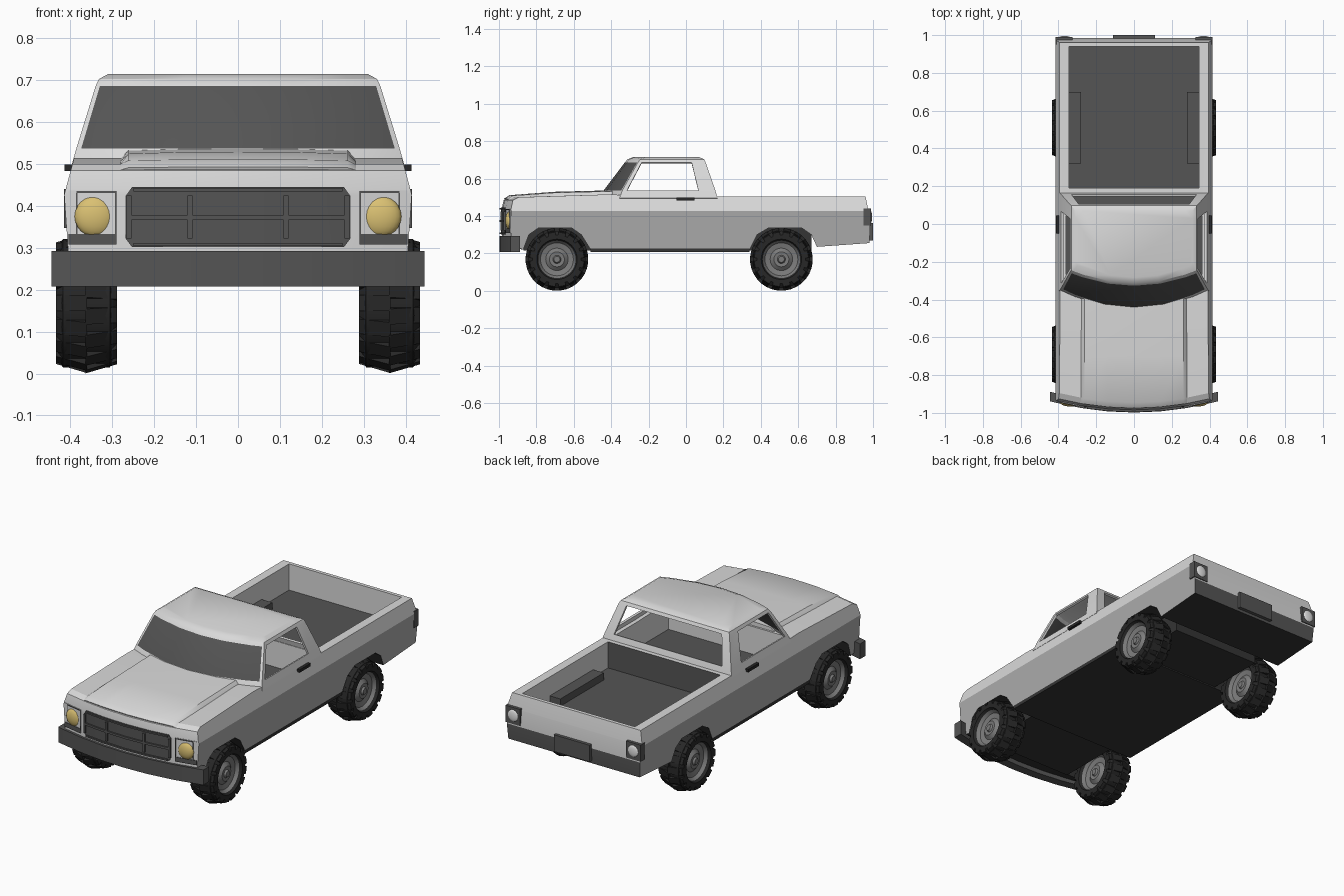
import bpy, bmesh, math
from mathutils import Matrix

if "Cube" in bpy.data.objects:
    bpy.data.objects.remove(bpy.data.objects["Cube"])


def material(name, r, g, b):
    m = bpy.data.materials.new(name)
    m.use_nodes = True
    m.diffuse_color = (r, g, b, 1)
    m.node_tree.nodes["Principled BSDF"].inputs["Base Color"].default_value = (r, g, b, 1)
    return m


PAINT = material("pale_grey_paint", .7, .7, .7)
LOWER = material("mid_grey_paint", .42, .42, .42)
DARK = material("dark_grey", .09, .09, .09)
BLACK = material("black_rubber", .02, .02, .02)
UNDER = material("underbody_black", .035, .035, .035)
STEEL = material("wheel_grey", .2, .2, .2)
AMBER = material("amber_lamp", .7, .53, .17)
WHITE = material("white_lamp", .8, .8, .8)


def smooth(ob, degrees):
    activate(ob)
    bpy.ops.object.shade_smooth_by_angle(angle=math.radians(degrees))


def finish(name, bm, *mats):
    bmesh.ops.recalc_face_normals(bm, faces=bm.faces)
    me = bpy.data.meshes.new(name)
    bm.to_mesh(me)
    bm.free()
    ob = bpy.data.objects.new(name, me)
    bpy.context.collection.objects.link(ob)
    for m in mats:
        me.materials.append(m)
    smooth(ob, 30)
    return ob


def activate(ob):
    bpy.ops.object.select_all(action='DESELECT')
    ob.select_set(True)
    bpy.context.view_layer.objects.active = ob


def apply(ob, kind, **settings):
    mod = ob.modifiers.new(kind, kind)
    for key, value in settings.items():
        setattr(mod, key, value)
    activate(ob)
    bpy.ops.object.modifier_apply(modifier=mod.name)


def prism(pts, axis, a, b):
    """Extrude a 2D outline along the axis from a to b."""
    bm = bmesh.new()

    def put(p, d):
        c = list(p)
        c.insert("xyz".index(axis), d)
        return bm.verts.new(c)
    lo, hi = [put(p, a) for p in pts], [put(p, b) for p in pts]
    bm.faces.new(lo)
    bm.faces.new(hi[::-1])
    for i in range(len(pts)):
        j = (i + 1) % len(pts)
        bm.faces.new((lo[i], lo[j], hi[j], hi[i]))
    return bm


def rect(a, b, c, d):
    return [(a, c), (b, c), (b, d), (a, d)]


def box(name, x, y, z, mat):
    return finish(name, prism(rect(*x, *y), "z", *z), mat)


def cut(bm, co, no):
    bmesh.ops.bisect_plane(bm, geom=bm.verts[:] + bm.edges[:] + bm.faces[:],
                           plane_co=co, plane_no=no)


def bow(bm, limit=0):
    """Curve the nose back towards its corners."""
    for x in (-.28, -.14, 0, .14, .28):
        cut(bm, (x, 0, 0), (1, 0, 0))
    for v in bm.verts:
        if v.co.y < limit:
            v.co.y += .05 * (v.co.x / .41) ** 2
    return bm


def loft(rings, skip=lambda j, i: False, mat=lambda j, i: 0, caps=(True, True)):
    bm = bmesh.new()
    vs = [[bm.verts.new(p) for p in r] for r in rings]
    n = len(vs[0])
    for j in range(len(vs) - 1):
        for i in range(n):
            k = (i + 1) % n
            if not skip(j, i):
                f = bm.faces.new((vs[j][i], vs[j][k], vs[j + 1][k], vs[j + 1][i]))
                f.material_index = mat(j, i)
    for on, ring in zip(caps, (vs[0], vs[-1])):
        if on:
            bm.faces.new(ring)
    return bm


# Body: side outline with wheel arches, creased at the waistline
front_arch = [(-.51, .22), (-.56, .30), (-.61, .335), (-.79, .335), (-.84, .30), (-.87, .22)]
rear_arch = [(.70, .235), (.67, .30), (.62, .335), (.44, .335), (.38, .30), (.34, .22)]
outline = [(-.985, .24), (-.985, .44), (-.975, .485), (-.945, .50), (-.42, .515), (-.1, .505),
           (.96, .505), (.975, .43), (.985, .34), (.98, .255)] + rear_arch + front_arch
bm = prism(outline, "x", -.41, .41)
cut(bm, (0, 0, .427), (0, 0, 1))
bow(bm, -.9)
for v in bm.verts:
    h = v.co.z - .427
    v.co.x *= (.415 + (h * .07 if h < 0 else -h * .27)) / .41
body = finish("body", bm, PAINT, DARK, UNDER, LOWER)

# Hollow out the cargo bed and the cab
for x, y in ((.345, (.19, .94)), (.36, (-.36, .15))):
    cutter = box("cutter", (-x, x), y, (.36, .8), PAINT)
    cutter.hide_render = True
    apply(body, 'BOOLEAN', object=cutter, operation='DIFFERENCE', solver='EXACT')
    bpy.data.objects.remove(cutter)
for f in body.data.polygons:
    c, n = f.center, f.normal
    f.material_index = 0
    if abs(n.x) < .5 and c.z < .345 and abs(c.y) < .9 or n.z < -.8:
        f.material_index = 2
    elif n.z > .9 and c.z < .4 or .1 < c.y < .25 and n.y > .9 or c.y > .9 and n.y > .8 and c.z < .34:
        f.material_index = 1
    elif n.x * c.x > .2 and abs(n.x) > .7 and c.z < .425:
        f.material_index = 3
smooth(body, 15)
box("underbody", (-.27, .27), (-.87, .67), (.215, .345), UNDER)
box("sill", (-.401, .401), (-.51, .34), (.208, .235), UNDER)

# Hood with a raised centre panel
section = [(-.285, -.01), (-.28, 0), (-.262, .022), (-.14, .027), (0, .028),
           (.14, .027), (.262, .022), (.28, 0), (.285, -.01)]
rings = []
for y, z, s in ((-.965, .47, .1), (-.973, .486, .25), (-.945, .5, .4), (-.7, .507, .8), (-.37, .514, .85)):
    rings.append([(x, y + (.05 * (x / .41) ** 2 if y < -.9 else 0), z + h * s) for x, h in section])
finish("hood", loft(rings), PAINT)


# Cab: hollow shell with a curved windscreen and open side and rear windows
def cab_ring(z, w, yf, b, ws, we, yb):
    pts = [(f * w, yf - b * (1 - f * f)) for f in (-1, -.97, -.8, -.4, 0, .4, .8, .97, 1)]
    pts += [(w, ws), (w, we), (w, yb), (.86 * w, yb), (-.86 * w, yb), (-w, yb), (-w, we), (-w, ws)]
    return [(x, y, z) for x, y in pts]


levels = [(.495, .398, -.355, .10, -.335, .07, .168), (.537, .386, -.34, .10, -.315, .066, .157),
          (.686, .340, -.257, .07, -.237, .03, .105), (.703, .332, -.245, .068, -.22, .03, .097),
          (.715, .310, -.215, .068, -.2, .03, .07)]
bm = loft([cab_ring(*l) for l in levels],
          skip=lambda j, i: j == 1 and i in (9, 12, 15),
          mat=lambda j, i: int(j == 1 and 0 < i < 7), caps=(False, True))
cab = finish("cab", bm, PAINT, DARK)
apply(cab, 'SOLIDIFY', thickness=.012, offset=-1)
smooth(cab, 30)

# Grille panel with divider bars
x, z0, z1 = .268, .302, .445
panel = [(-x, z0 + .02), (-x + .015, z0), (x - .015, z0), (x, z0 + .02),
         (x, z1 - .02), (x - .015, z1), (-x + .015, z1), (-x, z1 - .02)]
finish("grille", bow(prism(panel, "y", -.988, -.97)), DARK)
bars = [(-.262, .262, .367, .379), (-.25, .25, .304, .312), (-.25, .25, .435, .443)]
bars += [(c - .006, c + .006, .322, .425) for c in (-.26, -.115, .115, .26)]
for r in bars:
    finish("grille_bar", bow(prism(rect(*r), "y", -.996, -.98)), DARK)

# Front bumper wrapping the nose
xs = [-.445, -.41, -.28, -.14, 0, .14, .28, .41, .445]
curve = [(x, -.998 + .06 * (x / .445) ** 2) for x in xs]
finish("front_bumper", prism(curve + [(x, y + .05) for x, y in curve[::-1]], "z", .208, .292), DARK)


def ellipsoid(name, at, scale, mat):
    bm = bmesh.new()
    bmesh.ops.create_uvsphere(bm, u_segments=24, v_segments=12, radius=1)
    bmesh.ops.transform(bm, matrix=Matrix.Translation(at) @ Matrix.Diagonal((*scale, 1)), verts=bm.verts)
    finish(name, bm, mat)


# Wheel made by turning a profile about its axle, with staggered tread lugs
def wheel(name, cx, cy, r=.168):
    half = [(.058, .1), (.073, .108), (.073, .13), (.056, .153)]
    rim = [(.06, 0), (.06, .016), (.05, .022), (.052, .04), (.036, .06), (.042, .088)]
    side = rim + half
    prof = [(-a, b) for a, b in side] + side[::-1]
    n, m = 32, len(rim)
    rings = [[(cx + a, cy + b * math.cos(t * math.tau / n), r + b * math.sin(t * math.tau / n))
              for t in range(n)] for a, b in prof]
    bm = loft(rings, mat=lambda j, i: int(j < m or j >= len(prof) - 1 - m), caps=(False, False))
    bmesh.ops.remove_doubles(bm, verts=bm.verts, dist=.0001)
    for k in range(32):
        s = 1 if k % 2 else -1
        mat = (Matrix.Translation((cx, cy, r)) @ Matrix.Rotation(k * math.tau / 32, 4, 'X')
               @ Matrix.Translation((s * .031, 0, .154)))
        lug = bmesh.ops.create_cube(bm, size=1, matrix=mat @ Matrix.Diagonal((.066, .038, .026, 1)))
        for v in lug["verts"]:
            p = mat.inverted() @ v.co
            if p.x * s > 0:
                p.z -= .022
                p.x += s * .009
                v.co = mat @ p
    finish(name, bm, BLACK, STEEL)


# Paired parts on both sides
for s, side in ((1, "left"), (-1, "right")):
    wheel("front_wheel_" + side, s * .362, -.69)
    wheel("rear_wheel_" + side, s * .362, .51)

    def span(a, b):
        return tuple(sorted((s * a, s * b)))

    def bay(name, a, b, c, d, front, mat):
        finish(name + side, bow(prism(rect(*span(a, b), c, d), "y", front, -.97)), mat)
    bay("headlight_panel_", .29, .405, .31, .437, -.988, PAINT)
    bay("headlight_lower_trim_", .29, .405, .308, .333, -.991, DARK)
    bay("headlight_upper_trim_", .29, .385, .431, .436, -.991, DARK)
    bay("headlight_inner_trim_", .29, .294, .333, .431, -.991, DARK)
    bay("headlight_outer_trim_", .383, .387, .333, .431, -.991, DARK)
    ellipsoid("headlight_" + side, (s * .341, -.944, .375), (.049, .022, .049), AMBER)
    box("tail_light_frame_" + side, span(.325, .415), (.95, .989), (.348, .44), DARK)
    ellipsoid("tail_light_" + side, (s * .368, .988, .395), (.031, .007, .032), WHITE)
    box("door_handle_" + side, span(.385, .414), (-.05, .045), (.483, .499), BLACK)
    box("bed_wheel_box_" + side, span(.28, .35), (.32, .70), (.35, .40), DARK)

# Rear number plate, left blank
box("rear_plate", (-.11, .11), (.975, 1), (.27, .362), DARK)
